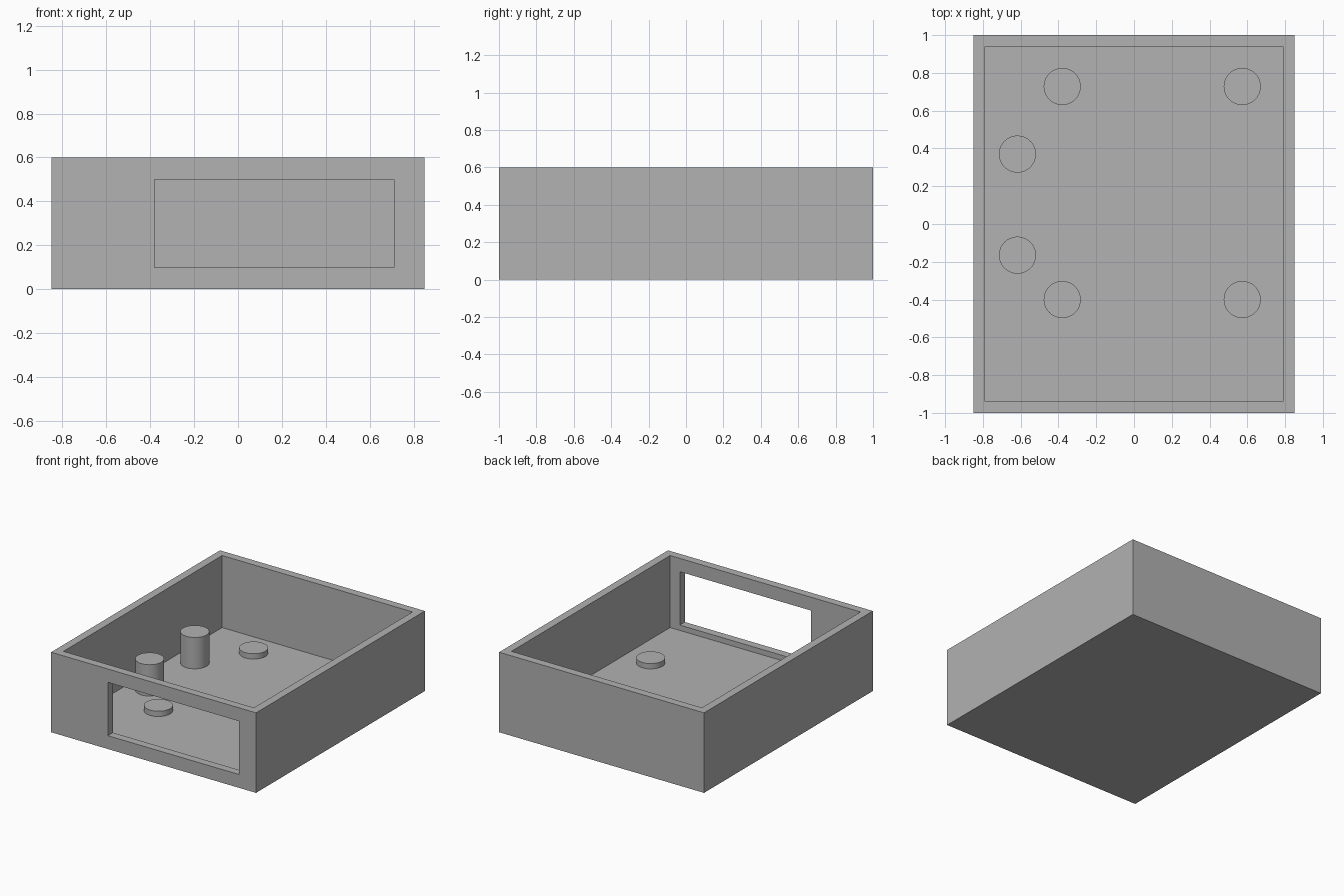
import bpy
import bmesh
from mathutils import Matrix, Vector

cube = bpy.data.objects.get("Cube")
if cube:
    bpy.data.objects.remove(cube, do_unlink=True)

WIDTH, DEPTH, HEIGHT = 1.70, 2.0, 0.60
WALL = 0.06

grey = bpy.data.materials.new("plain_grey")
grey.use_nodes = True
grey.diffuse_color = (0.445, 0.445, 0.445, 1)
grey.node_tree.nodes["Principled BSDF"].inputs["Base Color"].default_value = grey.diffuse_color


def add_object(name, bm):
    mesh = bpy.data.meshes.new(name)
    bm.to_mesh(mesh)
    bm.free()
    mesh.materials.append(grey)
    obj = bpy.data.objects.new(name, mesh)
    bpy.context.collection.objects.link(obj)
    return obj


def box(name, low, high):
    low, high = Vector(low), Vector(high)
    bm = bmesh.new()
    place = Matrix.Translation((low + high) / 2) @ Matrix.Diagonal((*(high - low), 1))
    bmesh.ops.create_cube(bm, size=1, matrix=place)
    return add_object(name, bm)


def cut(target, cutter):
    mod = target.modifiers.new("cut", "BOOLEAN")
    mod.operation = "DIFFERENCE"
    mod.solver = "EXACT"
    mod.object = cutter
    bpy.context.view_layer.objects.active = target
    bpy.ops.object.modifier_apply(modifier=mod.name)
    bpy.data.objects.remove(cutter, do_unlink=True)


def post(name, x, y, top, radius=0.098):
    # The base sinks into the floor so the two solids join
    base = WALL / 2
    bm = bmesh.new()
    bmesh.ops.create_cone(bm, cap_ends=True, segments=64, radius1=radius, radius2=radius,
                          depth=top - base, matrix=Matrix.Translation((x, y, (top + base) / 2)))
    for face in bm.faces:
        face.smooth = abs(face.normal.z) < 0.5
    for edge in bm.edges:
        edge.smooth = all(f.smooth for f in edge.link_faces)
    return add_object(name, bm)


# Open tray: solid block, hollowed from above, with a window in the front wall
hx, hy = WIDTH / 2, DEPTH / 2
tray = box("tray", (-hx, -hy, 0), (hx, hy, HEIGHT))
cut(tray, box("cavity_cutter", (WALL - hx, WALL - hy, WALL), (hx - WALL, hy - WALL, HEIGHT + 1)))
cut(tray, box("window_cutter", (-0.38, -hy - WALL, 0.10), (0.71, -hy + 2 * WALL, 0.50)))

# Four low standoffs in a rectangle
for side, x in (("right", -0.38), ("left", 0.573)):
    for end, y in (("front", -0.40), ("back", 0.728)):
        post(f"low_standoff_{end}_{side}", x, y, 0.10)

# Two tall posts beside the right wall
for end, y in (("front", -0.165), ("back", 0.37)):
    post(f"tall_post_{end}", -0.617, y, 0.295)
